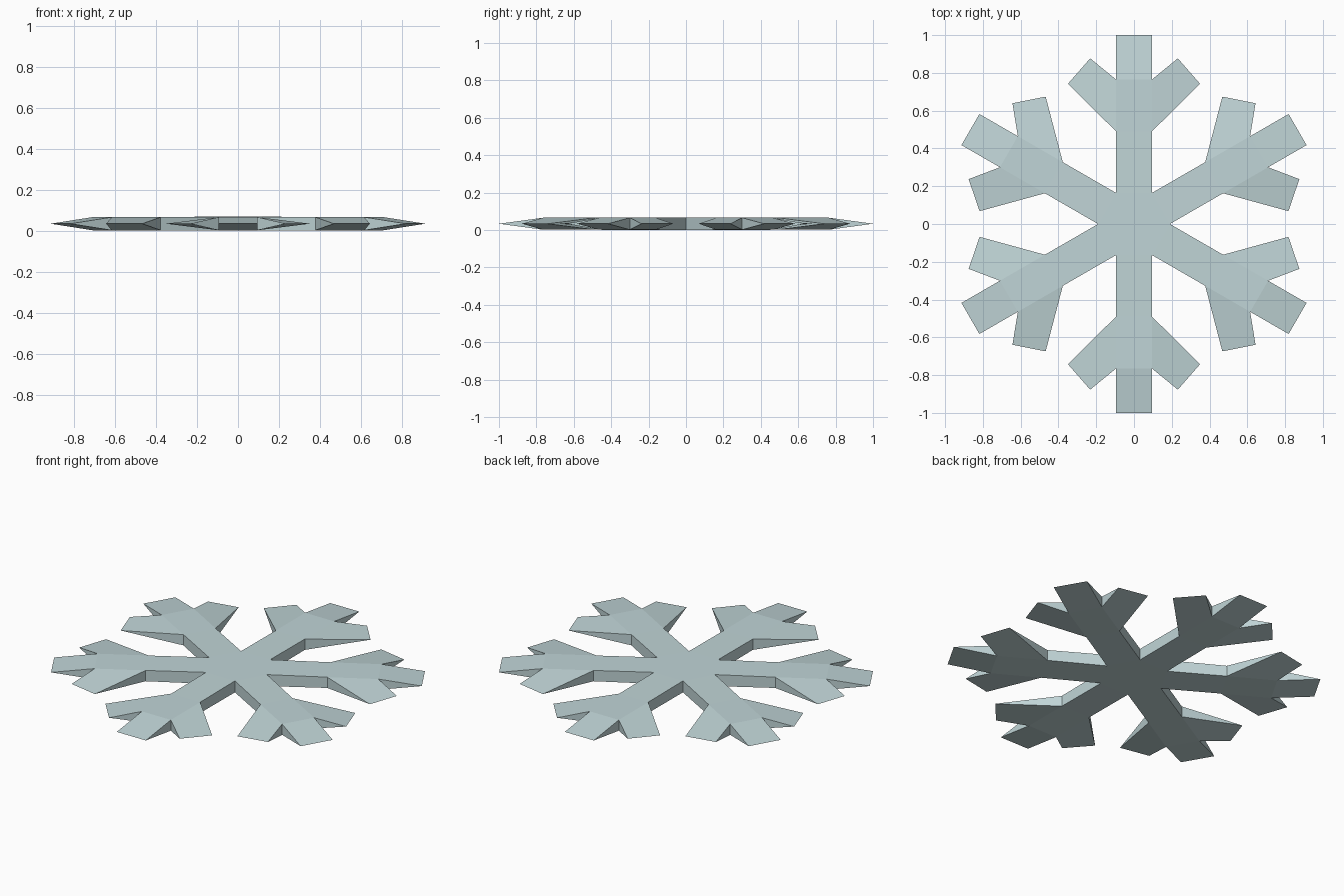
import bpy, bmesh
from math import pi
from mathutils import Vector, Matrix

if "Cube" in bpy.data.objects:
    bpy.data.objects.remove(bpy.data.objects["Cube"])

MID = 0.034          # height of the sharp tips
HUB, NODE = 0.034, 0.032   # half thickness at hub and at branching nodes
W = 0.095            # half width of an arm

ice = bpy.data.materials.new("pale ice blue")
ice.diffuse_color = (0.53, 0.665, 0.68, 1)
ice.use_nodes = True
ice.node_tree.nodes["Principled BSDF"].inputs["Base Color"].default_value = ice.diffuse_color

bm = bmesh.new()


def face(points, rot):
    bm.faces.new([bm.verts.new(rot @ Vector(p)) for p in points])


def level(x, y, h):
    return (x, y, MID + h)


# Hexagonal hub, top and bottom
for s in (1, -1):
    corners = [Matrix.Rotation(i * pi / 3, 3, 'Z') @ Vector((2 * W, 0, 0)) for i in range(6)]
    face([level(c.x, c.y, s * HUB) for c in corners], Matrix.Identity(3))

BASE, LOW, HIGH, END = W * 3 ** 0.5, 0.49, 0.765, 1.0
for i in range(6):
    rot = Matrix.Rotation(i * pi / 3, 3, 'Z')
    for s in (1, -1):
        h, n = s * HUB, s * NODE
        # Arm, branching node and tapered tip
        face([level(-W, BASE, h), level(W, BASE, h), level(W, LOW, n), level(-W, LOW, n)], rot)
        face([level(-W, LOW, n), level(W, LOW, n), level(W, HIGH, n), level(-W, HIGH, n)], rot)
        face([level(-W, HIGH, n), level(W, HIGH, n), level(W, END, 0), level(-W, END, 0)], rot)
        # Tapered side branches
        for m in (1, -1):
            face([level(m * W, LOW, n), level(m * 0.35, 0.742, 0),
                  level(m * 0.232, 0.877, 0), level(m * W, HIGH, n)], rot)
    for m in (1, -1):
        x = m * W
        # Arm side wall
        face([level(x, BASE, HUB), level(x, BASE, -HUB), level(x, LOW, -NODE), level(x, LOW, NODE)], rot)
        # Wedge side walls of branch and tip
        for y, tip in ((LOW, (m * 0.35, 0.742)), (HIGH, (m * 0.232, 0.877)), (HIGH, (x, END))):
            face([level(x, y, NODE), level(x, y, -NODE), level(*tip, 0)], rot)

bmesh.ops.remove_doubles(bm, verts=bm.verts, dist=1e-4)
bmesh.ops.recalc_face_normals(bm, faces=bm.faces)
mesh = bpy.data.meshes.new("snowflake")
bm.to_mesh(mesh)
bm.free()
mesh.materials.append(ice)
bpy.context.collection.objects.link(bpy.data.objects.new("snowflake", mesh))
